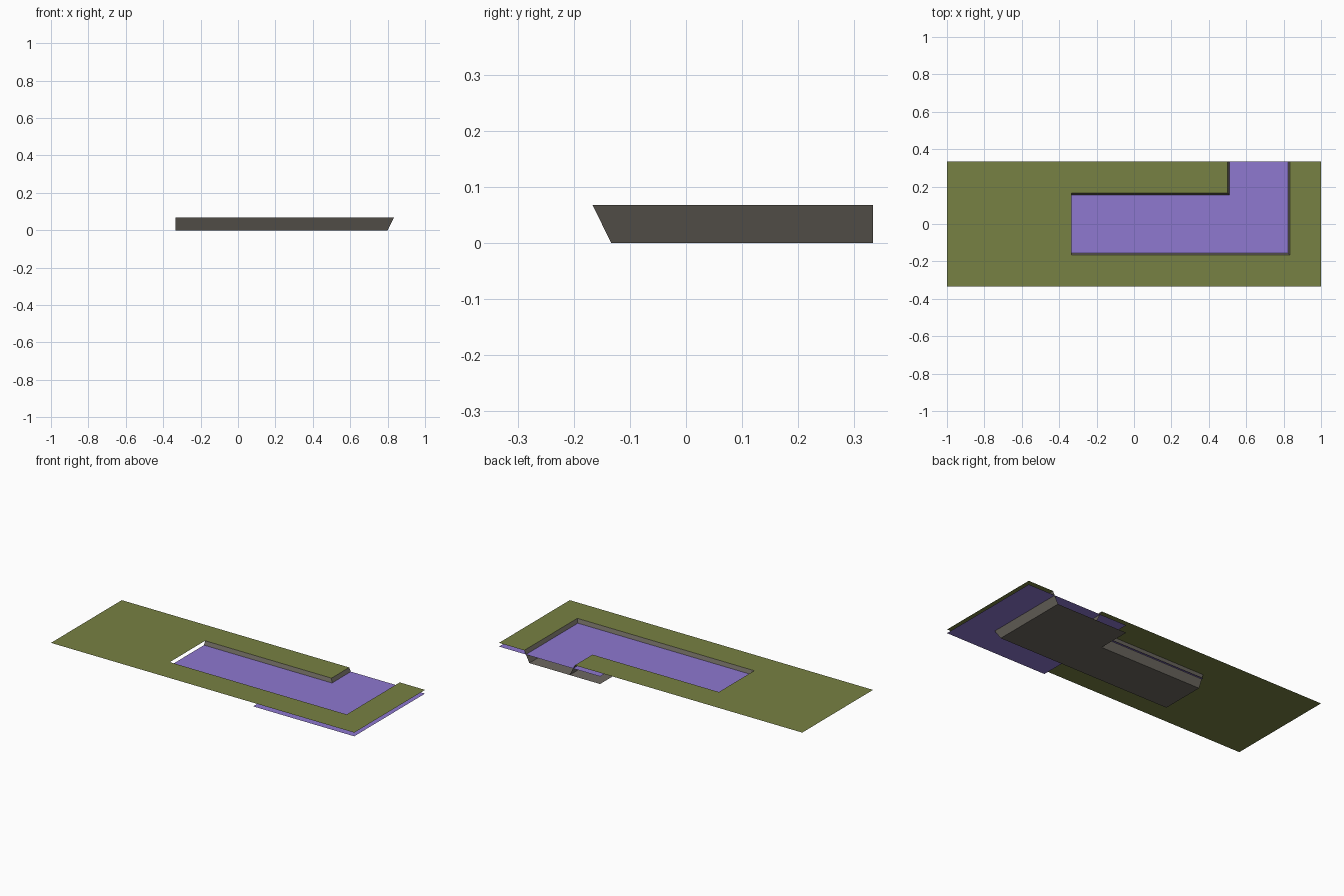
import bpy, bmesh

if "Cube" in bpy.data.objects:
    bpy.data.objects.remove(bpy.data.objects["Cube"])

T = 1 / 3            # half a tile
S = 1 / 6            # channel half width at the bank
D = 0.4 / 3 - S      # inward shift of the wall foot (negative = inset)
INSET = -D
TOP = 0.067          # bank height
WATER = 0.045        # water level


def srgb(r, g, b):
    return tuple((c / 255 / 12.92) if c < 10 else ((c / 255 + 0.055) / 1.055) ** 2.4
                 for c in (r, g, b)) + (1.0,)


def material(name, rgb):
    m = bpy.data.materials.new(name)
    m.diffuse_color = srgb(*rgb)
    m.use_nodes = True
    m.node_tree.nodes["Principled BSDF"].inputs["Base Color"].default_value = m.diffuse_color
    return m


GRASS = material("olive_grass", (119, 129, 67))
WET = material("violet_water", (142, 120, 208))
DIRT = material("grey_dirt", (109, 104, 96))


def build(name, polys, mat):
    """Make one flat-shaded object from a list of 3D polygons."""
    bm = bmesh.new()
    for poly in polys:
        bm.faces.new([bm.verts.new(p) for p in poly])
    bmesh.ops.remove_doubles(bm, verts=bm.verts, dist=1e-5)
    me = bpy.data.meshes.new(name)
    bm.to_mesh(me)
    bm.free()
    me.materials.append(mat)
    ob = bpy.data.objects.new(name, me)
    bpy.context.collection.objects.link(ob)
    return ob


def rect(x0, x1, y0, y1, z):
    return [(x0, y0, z), (x1, y0, z), (x1, y1, z), (x0, y1, z)]


def wall(name, top, foot):
    """Sloping bank between a top path and a foot path."""
    polys = []
    for i in range(len(top) - 1):
        a, b = top[i], top[i + 1]
        c, d = foot[i + 1], foot[i]
        polys.append([(*a, TOP), (*b, TOP), (*c, 0), (*d, 0)])
    return build(name, polys, DIRT)


# Ground sheet with the L-shaped opening
build("ground", [
    rect(-1, -T, -T, T, TOP),
    rect(-T, 5 * S, -T, -S, TOP),
    rect(5 * S, 1, -T, T, TOP),
    rect(-T, 3 * S, S, T, TOP),
], GRASS)

# Water: narrow strip in the straight piece, full tile under the bend
build("straight_water", [rect(-T, T, -S, S, WATER)], WET)
build("bend_water", [rect(T, 1, -T, T, WATER)], WET)

# Channel beds
foot_y, foot_x = S - INSET, 5 * S - INSET
build("straight_bed", [rect(-T, T, -foot_y, foot_y, 0)], DIRT)
build("bend_bed", [rect(T, foot_x, -foot_y, T, 0)], DIRT)

# Sloping banks, open at both channel ends
wall("outer_bank",
     [(-T, -S), (5 * S, -S), (5 * S, T)],
     [(-T, -foot_y), (foot_x, -foot_y), (foot_x, T)])
wall("inner_bank",
     [(3 * S, T), (3 * S, S), (-T, S)],
     [(3 * S + INSET, T), (3 * S + INSET, foot_y), (-T, foot_y)])
